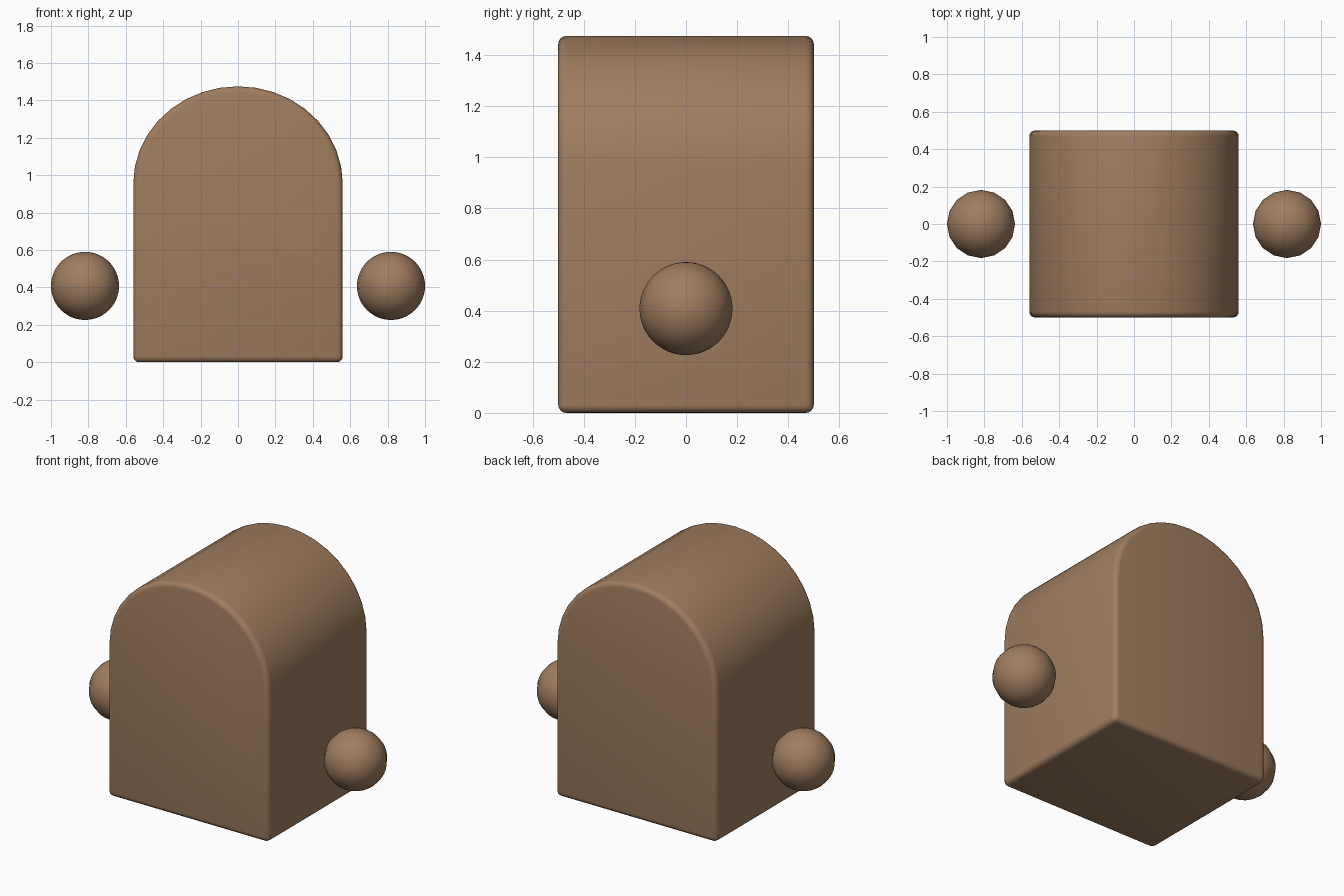
import bpy, bmesh, math

if "Cube" in bpy.data.objects:
    bpy.data.objects.remove(bpy.data.objects["Cube"])

brown = bpy.data.materials.new("warm_brown")
brown.diffuse_color = (0.35, 0.205, 0.115, 1)
brown.use_nodes = True
brown.node_tree.nodes["Principled BSDF"].inputs["Base Color"].default_value = brown.diffuse_color

HALF_W, HALF_D, SPRING, RISE, STEPS = 0.56, 0.5, 0.955, 0.52, 18


def finish(obj, angle):
    obj.data.materials.append(brown)
    bpy.ops.object.select_all(action='DESELECT')
    obj.select_set(True)
    bpy.context.view_layer.objects.active = obj
    bpy.ops.object.shade_smooth_by_angle(angle=math.radians(angle))


# Arched body: rounded-top profile extruded front to back, with soft edges
profile = [(-HALF_W, 0), (HALF_W, 0)]
for i in range(STEPS + 1):
    a = math.pi * i / STEPS
    profile.append((HALF_W * math.cos(a), SPRING + RISE * math.sin(a)))
bm = bmesh.new()
front = bm.faces.new([bm.verts.new((x, -HALF_D, z)) for x, z in profile])
ext = bmesh.ops.extrude_face_region(bm, geom=[front], use_keep_orig=True)
bmesh.ops.translate(bm, vec=(0, 2 * HALF_D, 0),
                    verts=[v for v in ext["geom"] if isinstance(v, bmesh.types.BMVert)])
bmesh.ops.recalc_face_normals(bm, faces=bm.faces)
sharp = [e for e in bm.edges if e.calc_face_angle(0) > math.radians(40)]
bmesh.ops.bevel(bm, geom=sharp, offset=0.032, segments=4, profile=0.5, affect='EDGES')
mesh = bpy.data.meshes.new("arched_body")
bm.to_mesh(mesh)
bm.free()
body = bpy.data.objects.new("arched_body", mesh)
bpy.context.collection.objects.link(body)
finish(body, 40)

# Floating ball hands on both sides
for side, name in ((-1, "left_hand"), (1, "right_hand")):
    bpy.ops.mesh.primitive_uv_sphere_add(segments=16, ring_count=24, radius=0.182,
                                         location=(side * 0.818, 0, 0.408))
    hand = bpy.context.object
    hand.name = name
    finish(hand, 60)
